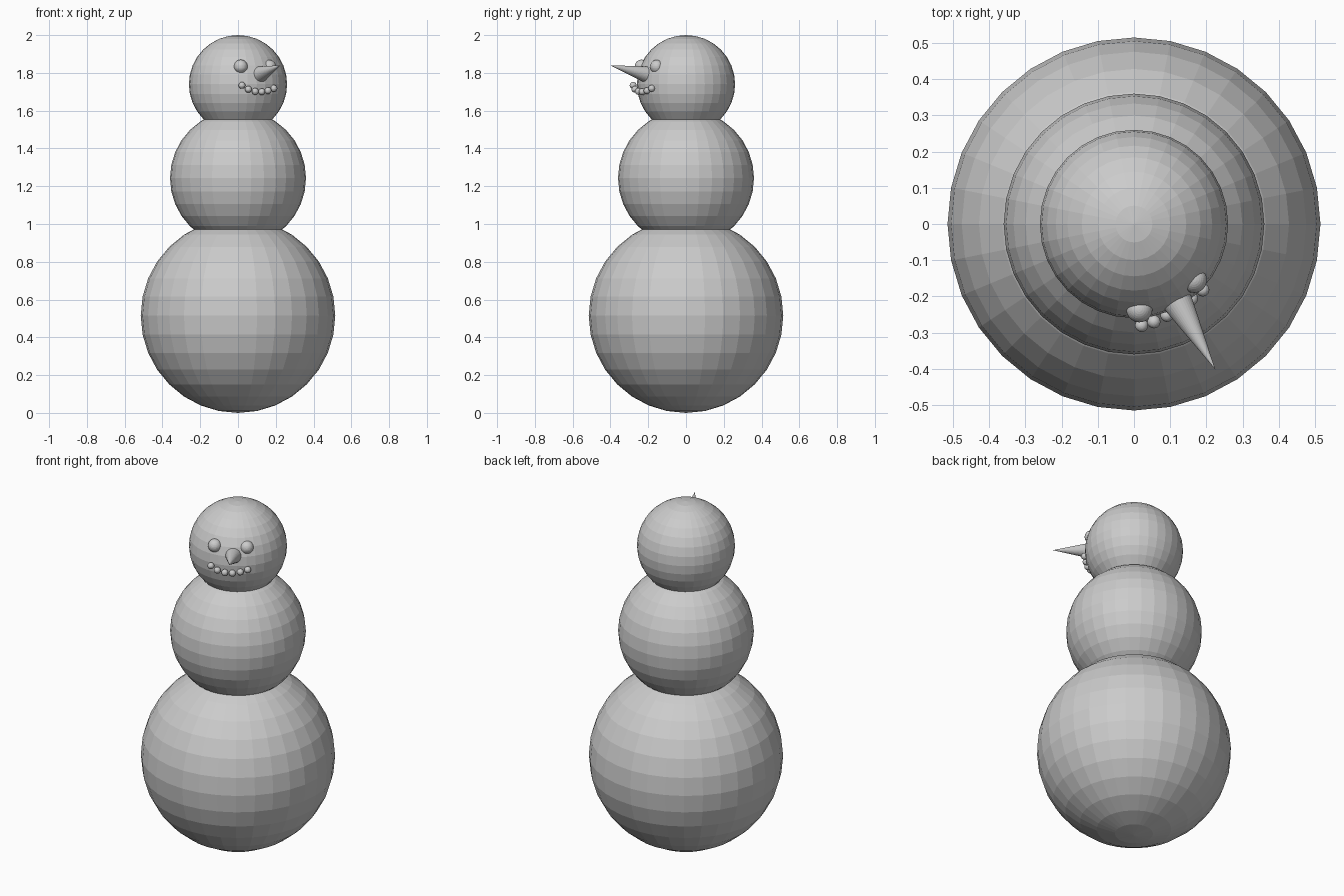
import bpy
from math import sin, cos, radians
from mathutils import Vector

if "Cube" in bpy.data.objects:
    bpy.data.objects.remove(bpy.data.objects["Cube"])


def ball(name, loc, r, seg=32, rings=16):
    bpy.ops.mesh.primitive_uv_sphere_add(segments=seg, ring_count=rings, radius=r, location=loc)
    bpy.context.object.name = name


def around(angle, dist, z):
    # point around the vertical axis, angle measured from the front towards +x
    a = radians(angle)
    return Vector((dist * sin(a), -dist * cos(a), z))


# Three stacked snowballs
ball("base_ball", (0, 0, 0.515), 0.515)
ball("middle_ball", (0, 0, 1.243), 0.36)
ball("head", (0, 0, 1.74), 0.26)

# Eyes, the right one sunk slightly deeper into the head
ball("left_eye", around(3.6, 0.236, 1.834), 0.036)
ball("right_eye", around(47, 0.226, 1.833), 0.036)

# Cone nose pointing outward from the head centre
tip = around(29.2, 0.461, 1.84)
axis = (tip - Vector((0, 0, 1.74))).normalized()
length = 0.235
bpy.ops.mesh.primitive_cone_add(vertices=32, radius1=0.045, radius2=0, depth=length,
                                location=tip - axis * length / 2,
                                rotation=axis.to_track_quat('Z', 'Y').to_euler())
bpy.context.object.name = "nose"

# Smile made of pebbles
smile = [(0.021, -0.280, 1.734), (0.055, -0.270, 1.713), (0.091, -0.252, 1.702),
         (0.126, -0.232, 1.700), (0.159, -0.206, 1.706), (0.190, -0.182, 1.718)]
for i, p in enumerate(smile):
    ball(f"mouth_pebble_{i + 1}", p, 0.018)
